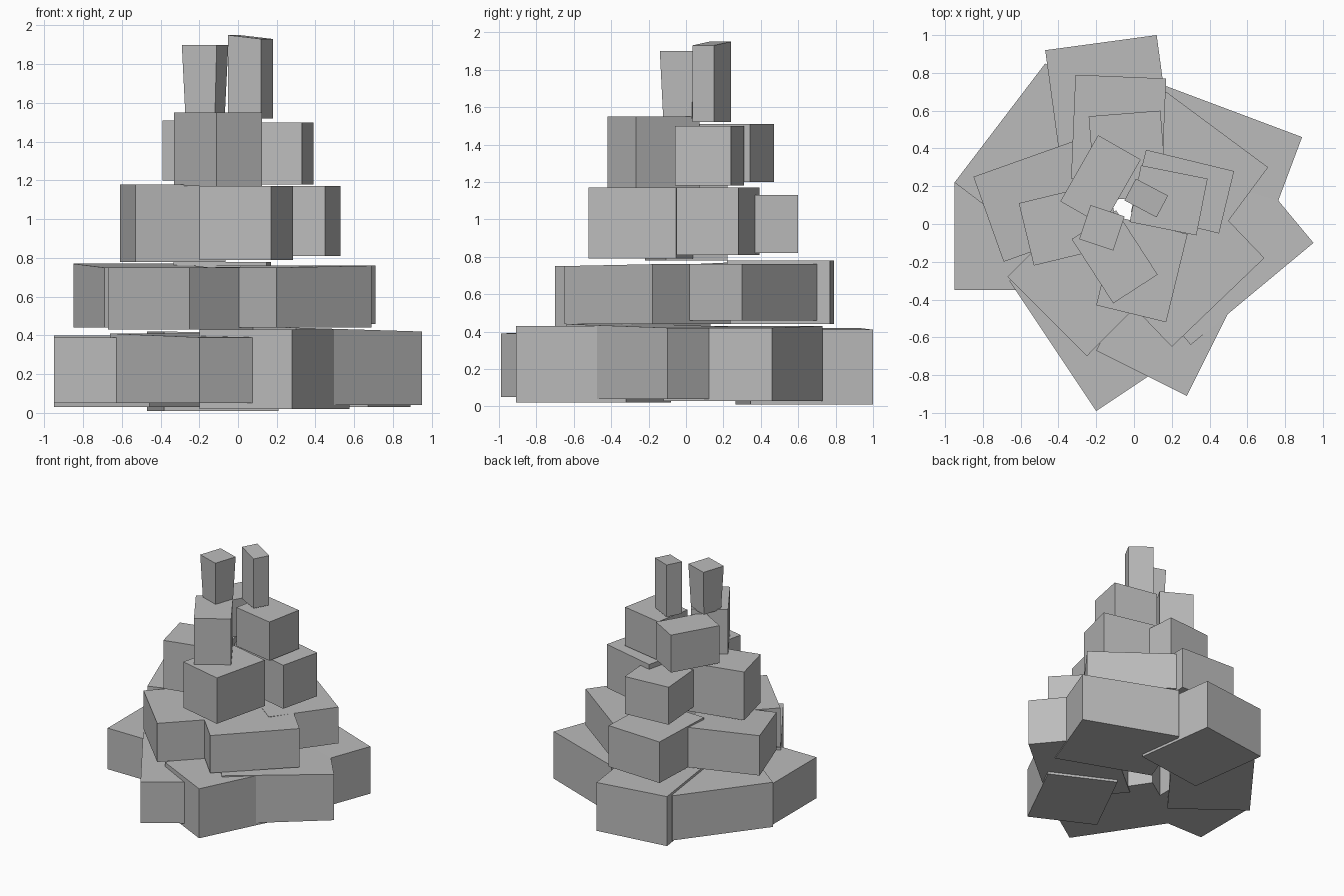
import bpy
import bmesh
from mathutils import Vector

cube = bpy.data.objects.get("Cube")
if cube:
    bpy.data.objects.remove(cube, do_unlink=True)

# One plain stone colour
stone = bpy.data.materials.new("grey_stone")
stone.use_nodes = True
grey = (0.5, 0.5, 0.5, 1)
stone.diffuse_color = grey
stone.node_tree.nodes["Principled BSDF"].inputs["Base Color"].default_value = grey


def rock(name, start, end, depth, bottom, top, tilt=0.0, foot=1.0):
    """Block whose outer face runs from start to end and which reaches inward by depth.
    tilt drops the end side of the top, foot scales the underside."""
    start, end = Vector(start), Vector(end)
    along = (end - start).normalized()
    inward = Vector((-along.y, along.x))
    if inward.dot(start + end) > 0:
        inward.negate()
    outline = [start, end, end + inward * depth, start + inward * depth]
    centre = sum(outline, Vector((0, 0))) / len(outline)

    bm = bmesh.new()
    lower = [bm.verts.new((*(centre + (p - centre) * foot), bottom)) for p in outline]
    upper = [bm.verts.new((*p, top - (tilt if i in (1, 2) else 0)))
             for i, p in enumerate(outline)]
    bm.faces.new(lower)
    bm.faces.new(upper)
    for i in range(len(outline)):
        j = (i + 1) % len(outline)
        bm.faces.new((lower[i], lower[j], upper[j], upper[i]))
    bmesh.ops.recalc_face_normals(bm, faces=bm.faces)

    mesh = bpy.data.meshes.new(name)
    bm.to_mesh(mesh)
    bm.free()
    mesh.materials.append(stone)
    bpy.context.collection.objects.link(bpy.data.objects.new(name, mesh))


# Base ring
rock("base_rock_back", (-.47, .92), (.12, 1), .66, .01, .42, tilt=.01)
rock("base_rock_back_left", (.17, .73), (.89, .46), .62, .03, .43, tilt=.01)
rock("base_rock_left", (.95, -.1), (.3, -.64), .62, .04, .42, tilt=-.02)
rock("base_rock_front_left", (.28, -.91), (-.2, -.67), .66, .02, .43)
rock("base_rock_front", (-.2, -.99), (-.66, -.3), .62, .05, .39, tilt=-.02)
rock("base_rock_right", (-.95, -.35), (-.95, .22), .64, .05, .39)
rock("base_rock_back_right", (-.95, .22), (-.47, .85), .62, .03, .4)

# Second ring
rock("second_rock_back", (-.31, .79), (.17, .77), .55, .44, .78)
rock("second_rock_back_left", (.17, .7), (.71, .3), .55, .46, .76)
rock("second_rock_front_left", (.69, -.18), (.2, -.65), .58, .44, .76, tilt=.01)
rock("second_rock_front", (-.25, -.7), (-.67, -.28), .58, .43, .75)
rock("second_rock_right", (-.69, -.2), (-.85, .25), .58, .44, .75, tilt=-.02)

# Third ring
rock("third_rock_back", (-.24, .57), (.14, .6), .45, .82, 1.13)
rock("third_rock_left", (.53, .28), (.45, -.05), .48, .81, 1.17)
rock("third_rock_front", (.17, -.52), (-.2, -.43), .48, .79, 1.17)
rock("third_rock_right", (-.53, -.22), (-.61, .11), .48, .78, 1.18)

# Fourth ring
rock("fourth_rock_back", (-.39, .12), (-.19, .47), .26, 1.2, 1.51)
rock("fourth_rock_left", (.39, .24), (.33, -.06), .36, 1.18, 1.5)
rock("fourth_rock_front", (-.11, -.42), (-.33, -.08), .28, 1.17, 1.55)

# Two standing stones on top
rock("top_stone_right", (-.29, -.08), (-.11, -.14), .19, 1.54, 1.9, foot=.85)
rock("top_stone_left", (.01, .24), (.18, .15), .13, 1.52, 1.95, tilt=.02)
